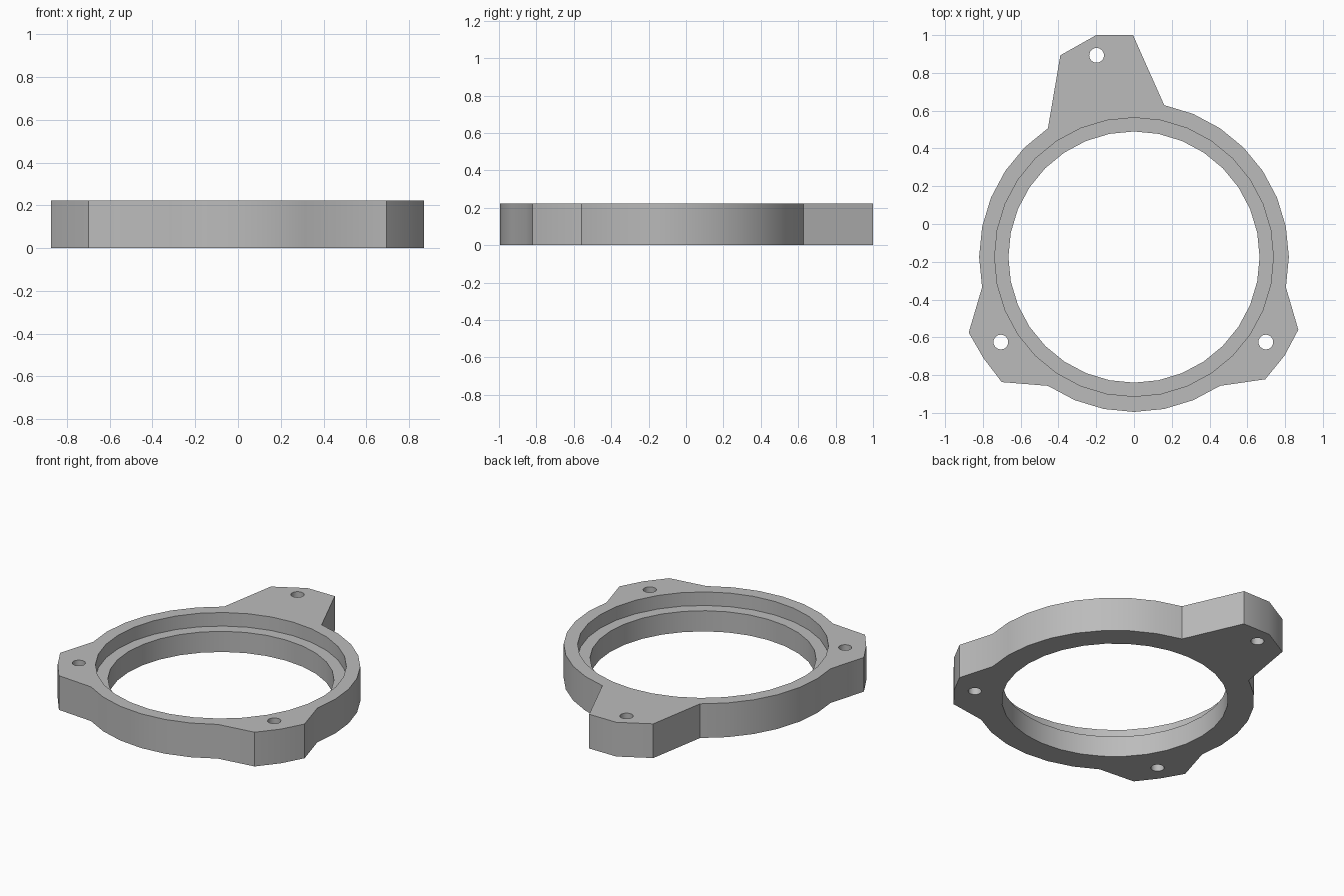
import bpy, bmesh, math

cube = bpy.data.objects.get("Cube")
if cube:
    bpy.data.objects.remove(cube, do_unlink=True)

HEIGHT, LEDGE = 0.222, 0.134
CENTRE_Y, OUTER, RECESS, BORE = -0.175, 0.82, 0.738, 0.665
SIDES = 32

grey = bpy.data.materials.new("mid grey")
grey.use_nodes = True
colour = (0.5, 0.5, 0.5, 1)
grey.diffuse_color = colour
grey.node_tree.nodes["Principled BSDF"].inputs["Base Color"].default_value = colour


def ring_point(i, radius=OUTER):
    a = math.tau * i / SIDES
    return (radius * math.cos(a), CENTRE_Y + radius * math.sin(a))


def circle(x, y, radius, sides):
    return [(x + radius * math.cos(math.tau * i / sides),
             y + radius * math.sin(math.tau * i / sides)) for i in range(sides)]


def prism(name, outline, bottom, top):
    """Extrude a closed outline between two heights."""
    bm = bmesh.new()
    face = bm.faces.new([bm.verts.new((x, y, bottom)) for x, y in outline])
    moved = bmesh.ops.extrude_face_region(bm, geom=[face])["geom"]
    verts = [v for v in moved if isinstance(v, bmesh.types.BMVert)]
    bmesh.ops.translate(bm, verts=verts, vec=(0, 0, top - bottom))
    bmesh.ops.recalc_face_normals(bm, faces=bm.faces)
    mesh = bpy.data.meshes.new(name)
    bm.to_mesh(mesh)
    bm.free()
    mesh.materials.append(grey)
    obj = bpy.data.objects.new(name, mesh)
    bpy.context.collection.objects.link(obj)
    return obj


# Mounting ears: first and last ring step they replace, and their tip points
ears = [
    (7, 11, [(-0.005, 1.0), (-0.2, 1.0), (-0.39, 0.893)]),
    (17, 21, [(-0.875, -0.575), (-0.797, -0.71), (-0.70, -0.837)]),
    (27, 31, [(0.695, -0.822), (0.797, -0.697), (0.87, -0.56)]),
]
outline = []
for i in range(SIDES):
    ear = next((e for e in ears if e[0] <= i <= e[1]), None)
    if ear is None or i in ear[:2]:
        outline.append(ring_point(i))
    if ear and i == ear[0]:
        outline.extend(ear[2])
body = prism("mounting_ring", outline, 0, HEIGHT)

# Bore, stepped recess and screw holes
cutters = [
    prism("bore_cutter", circle(0, CENTRE_Y, BORE, SIDES), -0.1, HEIGHT + 0.1),
    prism("recess_cutter", circle(0, CENTRE_Y, RECESS, SIDES), LEDGE, HEIGHT + 0.1),
]
for x, y in [(-0.198, 0.893), (0.698, -0.625), (-0.705, -0.625)]:
    cutters.append(prism("screw_hole_cutter", circle(x, y, 0.039, 24), -0.1, HEIGHT + 0.1))

bpy.ops.object.select_all(action='DESELECT')
bpy.context.view_layer.objects.active = body
body.select_set(True)
for cutter in cutters:
    cutter.hide_render = True
    mod = body.modifiers.new("cut", 'BOOLEAN')
    mod.operation, mod.solver, mod.object = 'DIFFERENCE', 'EXACT', cutter
    bpy.ops.object.modifier_apply(modifier=mod.name)
    bpy.data.objects.remove(cutter, do_unlink=True)

bpy.ops.object.shade_smooth_by_angle(angle=math.radians(30))
